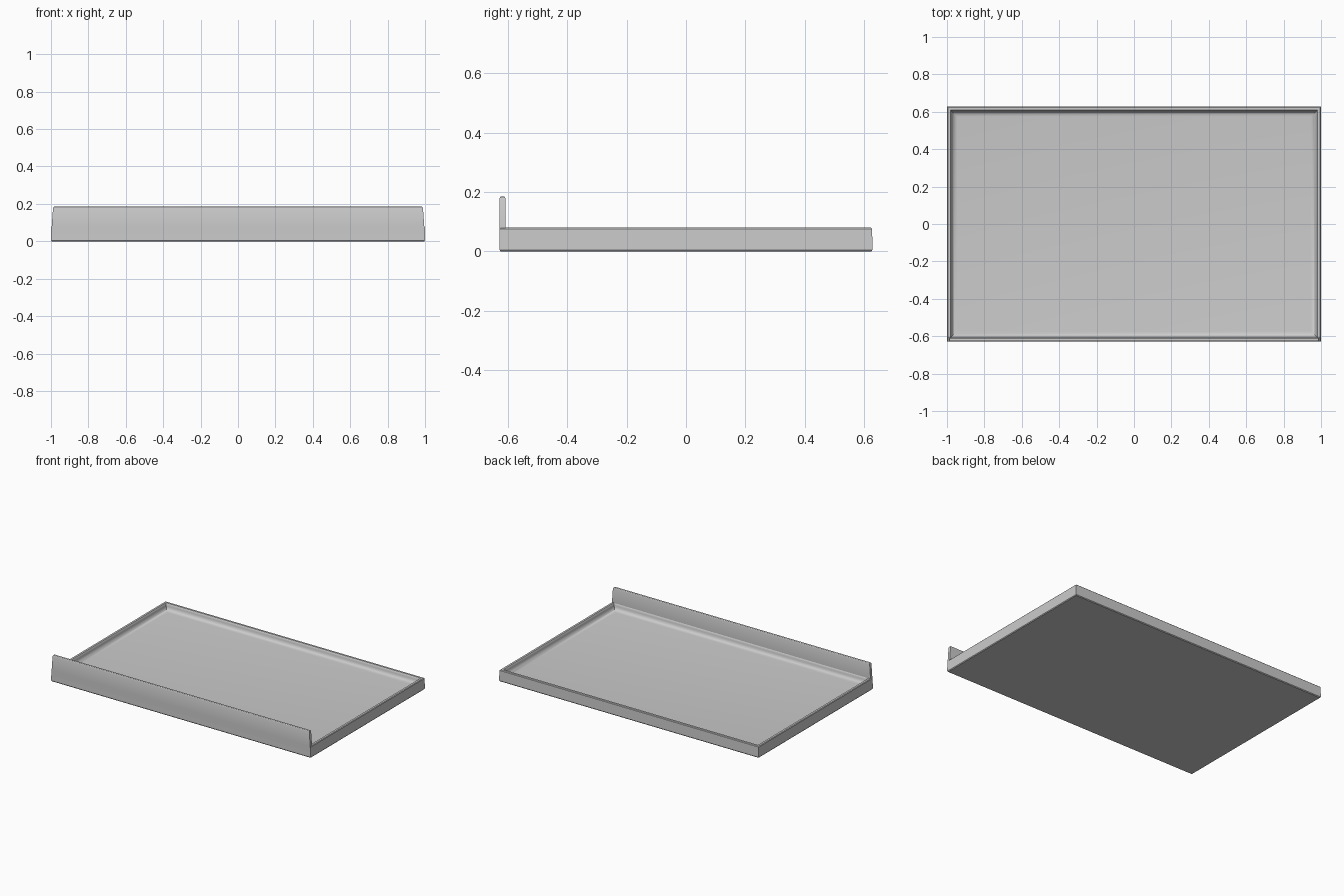
import bpy, bmesh, math

if "Cube" in bpy.data.objects:
    bpy.data.objects.remove(bpy.data.objects["Cube"])

HX, HY = 1.0, 0.628      # outer half sizes
RIM, FLOOR = 0.08, 0.035  # rim height and inner floor height
R = 0.03                 # inner fillet radius


def loft(name, rings):
    """Skin rectangular rings (half x, y min, y max, z) and cap both ends."""
    bm = bmesh.new()
    loops = [[bm.verts.new(p) for p in
              ((-x, a, z), (x, a, z), (x, b, z), (-x, b, z))]
             for x, a, b, z in rings]
    for lo, hi in zip(loops, loops[1:]):
        for i in range(4):
            j = (i + 1) % 4
            bm.faces.new((lo[i], lo[j], hi[j], hi[i]))
    bm.faces.new(loops[0][::-1])
    bm.faces.new(loops[-1])
    bmesh.ops.recalc_face_normals(bm, faces=bm.faces[:])
    mesh = bpy.data.meshes.new(name)
    bm.to_mesh(mesh)
    bm.free()
    ob = bpy.data.objects.new(name, mesh)
    bpy.context.collection.objects.link(ob)
    bpy.context.view_layer.objects.active = ob
    ob.select_set(True)
    bpy.ops.object.shade_smooth_by_angle(angle=math.radians(35))
    ob.select_set(False)
    return ob


def ring(inset, z):
    return (HX - inset, -HY + inset, HY - inset, z)


# Tray: outer skin, softened rim, inner wall with a concave fillet to the floor
rings = [ring(0.004, 0), ring(0, 0.005), ring(0.001, RIM - 0.004),
         ring(0.005, RIM), ring(0.019, RIM), ring(0.022, RIM - 0.004)]
for i in range(7):
    t = math.pi / 2 * i / 6
    rings.append(ring(0.024 + R * (1 - math.cos(t)), FLOOR + R * (1 - math.sin(t))))
loft("tray", rings)

# Tall front lip, tapering slightly toward its rounded top
y0, y1 = -HY, -HY + 0.02
loft("front_lip", [(HX - 0.002, y0, y1, 0.04), (HX - 0.004, y0, y1, RIM),
                   (HX - 0.011, y0, y1, 0.178),
                   (HX - 0.013, y0 + 0.002, y1 - 0.002, 0.183),
                   (HX - 0.018, y0 + 0.005, y1 - 0.005, 0.185)])
